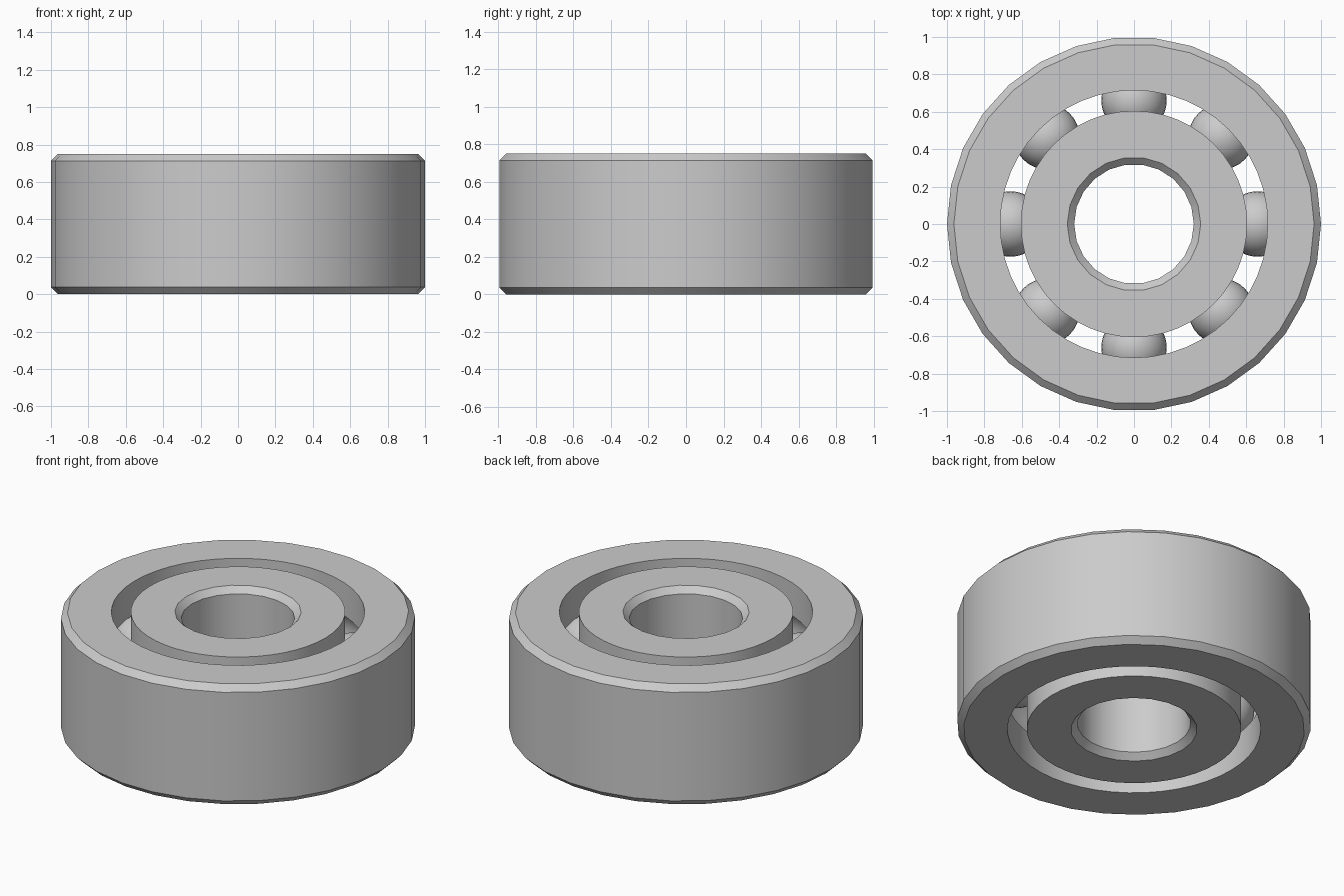
import bpy
import bmesh
from math import acos, cos, sin, pi, radians

if "Cube" in bpy.data.objects:
    bpy.data.objects.remove(bpy.data.objects["Cube"])

HEIGHT = 0.75
MID = HEIGHT / 2
CHAMFER = 0.037
PITCH = 0.66        # radius of the circle of balls
HALF_GAP = 0.055    # half the gap between the two rings
BALL = 0.175
GROOVE = 0.178
BALL_COUNT = 8

steel = bpy.data.materials.new("grey steel")
steel.use_nodes = True
colour = (0.6, 0.6, 0.6, 1)
steel.diffuse_color = colour
steel.node_tree.nodes["Principled BSDF"].inputs["Base Color"].default_value = colour


def add_object(name, bm):
    mesh = bpy.data.meshes.new(name)
    bm.to_mesh(mesh)
    bm.free()
    mesh.materials.append(steel)
    obj = bpy.data.objects.new(name, mesh)
    bpy.context.collection.objects.link(obj)
    return obj


def turned_solid(name, profile, sides):
    """Closed solid of revolution from (radius, z) points, bottom to top."""
    bm = bmesh.new()
    rows = [[bm.verts.new((r * cos(2 * pi * i / sides), r * sin(2 * pi * i / sides), z))
             for i in range(sides)] for r, z in profile]
    for low, high in zip(rows, rows[1:]):
        for i in range(sides):
            j = (i + 1) % sides
            bm.faces.new((low[i], low[j], high[j], high[i]))
    bm.faces.new(rows[0][::-1])
    bm.faces.new(rows[-1])
    return add_object(name, bm)


def smooth(obj):
    bpy.ops.object.select_all(action="DESELECT")
    obj.select_set(True)
    bpy.context.view_layer.objects.active = obj
    bpy.ops.object.shade_smooth_by_angle(angle=radians(30))


def bore_out(obj, cutter):
    cutter.hide_render = True
    cut = obj.modifiers.new("bore", "BOOLEAN")
    cut.operation = "DIFFERENCE"
    cut.solver = "EXACT"
    cut.object = cutter
    bpy.context.view_layer.objects.active = obj
    bpy.ops.object.modifier_apply(modifier=cut.name)
    bpy.data.objects.remove(cutter)
    smooth(obj)


def groove(side, steps=12):
    """Arc of the ball track; side is 1 for the outer ring, -1 for the inner."""
    limit = acos(HALF_GAP / GROOVE)
    angles = [limit * (2 * k / steps - 1) for k in range(steps + 1)]
    return [(PITCH + side * GROOVE * cos(a), MID + GROOVE * sin(a)) for a in angles]


# Outer ring: chamfered outside, ball track inside
outer_ring = turned_solid("outer_ring", [
    (1 - CHAMFER, 0), (1, CHAMFER), (1, HEIGHT - CHAMFER), (1 - CHAMFER, HEIGHT)], 30)
wall = PITCH + HALF_GAP
bore_out(outer_ring, turned_solid(
    "outer_bore_cutter", [(wall, -0.1)] + groove(1) + [(wall, HEIGHT + 0.1)], 48))

# Inner ring: ball track outside, chamfered shaft hole
wall = PITCH - HALF_GAP
inner_ring = turned_solid(
    "inner_ring", [(wall, 0)] + groove(-1) + [(wall, HEIGHT)], 48)
HOLE = 0.32
flare = HOLE + CHAMFER
bore_out(inner_ring, turned_solid("shaft_hole_cutter", [
    (flare + 0.1, -0.1), (flare, 0), (HOLE, CHAMFER),
    (HOLE, HEIGHT - CHAMFER), (flare, HEIGHT), (flare + 0.1, HEIGHT + 0.1)], 22))

# Balls between the rings
for n in range(BALL_COUNT):
    angle = 2 * pi * n / BALL_COUNT
    bm = bmesh.new()
    bmesh.ops.create_uvsphere(bm, u_segments=32, v_segments=16, radius=BALL)
    ball = add_object(f"ball_{n + 1}", bm)
    ball.location = (PITCH * cos(angle), PITCH * sin(angle), MID)
    smooth(ball)
